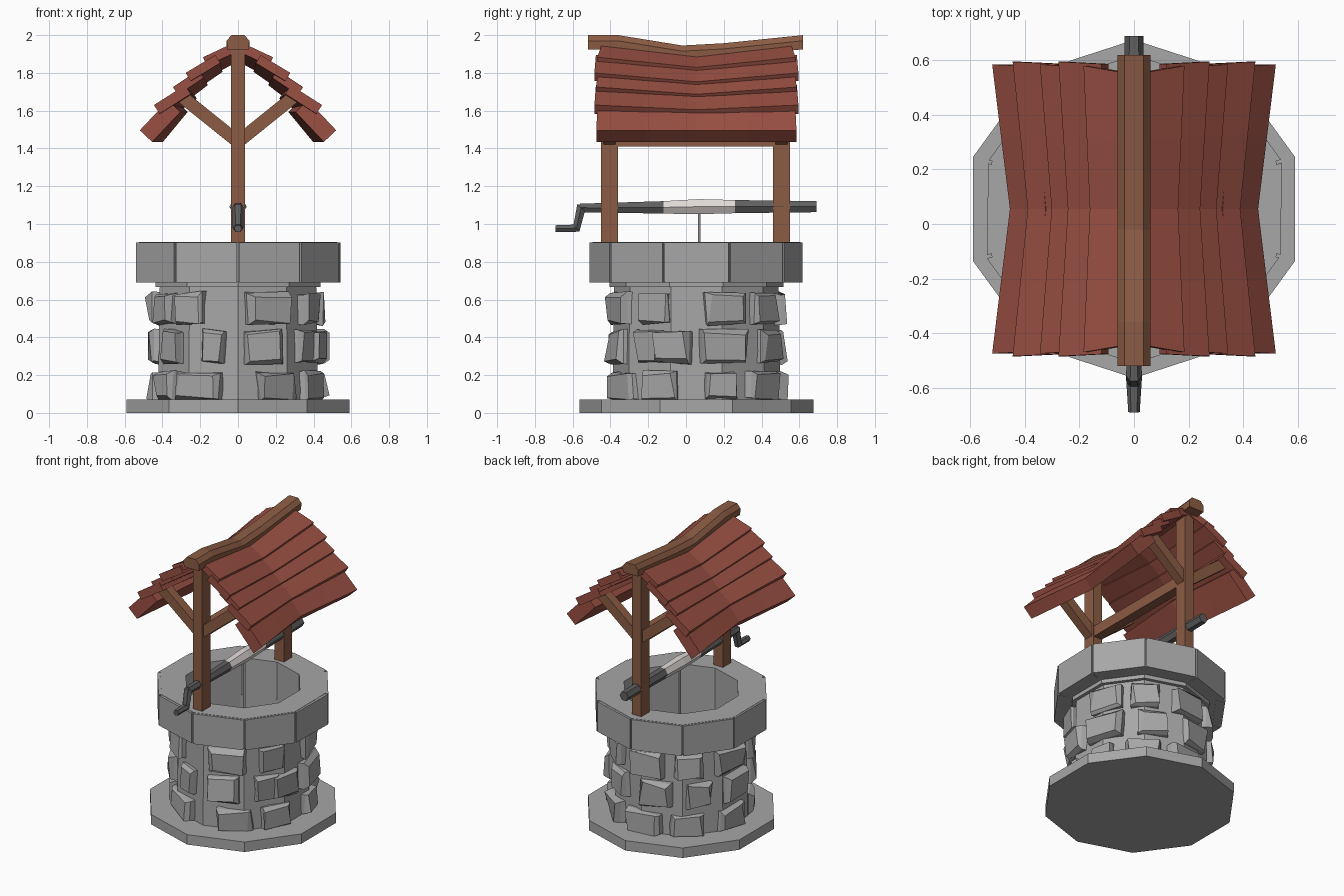
import bpy, bmesh, random
from math import sin, cos, radians, tau
from mathutils import Vector

random.seed(4)
cube = bpy.data.objects.get("Cube")
if cube:
    bpy.data.objects.remove(cube)

CY = 0.055      # centre of the well along y
SIDES = 10


def material(name, rgb):
    m = bpy.data.materials.new(name)
    m.use_nodes = True
    color = (*rgb, 1)
    m.diffuse_color = color
    m.node_tree.nodes["Principled BSDF"].inputs["Base Color"].default_value = color
    return m


STONE = material("grey stone", (0.385, 0.385, 0.385))
WOOD = material("brown wood", (0.26, 0.107, 0.058))
ROOF = material("red shingle", (0.31, 0.077, 0.054))
METAL = material("dark metal", (0.115, 0.115, 0.115))
ROPE = material("pale rope", (0.74, 0.69, 0.67))


def loft(name, rings, *mats, caps=True, loop=False):
    """Skin a list of equal-length rings of points."""
    bm = bmesh.new()
    vs = [[bm.verts.new(p) for p in ring] for ring in rings]
    pairs = list(zip(vs, vs[1:])) + ([(vs[-1], vs[0])] if loop else [])
    for a, b in pairs:
        for i in range(len(a)):
            j = (i + 1) % len(a)
            bm.faces.new((a[i], a[j], b[j], b[i]))
    if caps and not loop:
        bm.faces.new(vs[0])
        bm.faces.new(vs[-1])
    bmesh.ops.recalc_face_normals(bm, faces=bm.faces[:])
    mesh = bpy.data.meshes.new(name)
    bm.to_mesh(mesh)
    bm.free()
    for m in mats:
        mesh.materials.append(m)
    obj = bpy.data.objects.new(name, mesh)
    bpy.context.collection.objects.link(obj)
    return obj


def polar(r, angle, z):
    return Vector((r * cos(angle), CY + r * sin(angle), z))


def decagon(r, z):
    return [polar(r, tau * (i / SIDES + 0.25), z) for i in range(SIDES)]


def box(name, lo, hi, mat):
    rings = [[(lo[0], lo[1], z), (hi[0], lo[1], z), (hi[0], hi[1], z), (lo[0], hi[1], z)]
             for z in (lo[2], hi[2])]
    return loft(name, rings, mat)


def tube(name, path, radii, *mats, sides=6):
    """Tube through points lying in the x = 0 plane."""
    pts = [Vector(p) for p in path]
    rings = []
    for i, p in enumerate(pts):
        d = (pts[min(i + 1, len(pts) - 1)] - pts[max(i - 1, 0)]).normalized()
        u, v = Vector((1, 0, 0)), d.cross(Vector((1, 0, 0)))
        rings.append([p + radii[i] * (u * cos(tau * k / sides) + v * sin(tau * k / sides))
                      for k in range(sides)])
    return loft(name, rings, *mats)


def jit(s):
    return random.uniform(-s, s)


# Base slab, hollow shaft, collar and the solid ring of the rim
loft("base_slab", [decagon(0.62, 0), decagon(0.62, 0.07)], STONE)
loft("well_wall", [decagon(0.445, 0.06), decagon(0.435, 0.7),
                   decagon(0.38, 0.7), decagon(0.38, 0.06)], STONE, loop=True)
loft("rim_collar", [decagon(0.46, 0.667), decagon(0.46, 0.7),
                    decagon(0.38, 0.7), decagon(0.38, 0.667)], STONE, loop=True)
loft("rim_core", [decagon(0.55, 0.694), decagon(0.55, 0.904),
                  decagon(0.38, 0.904), decagon(0.38, 0.694)], STONE, loop=True)

# Outer rim blocks, slightly uneven, with a narrow joint at each corner
for i in range(SIDES):
    a0 = tau * (i / SIDES + 0.25)
    rings = []
    for a in (a0 + radians(0.6), a0 + radians(35.4)):
        r = 0.565 + jit(0.005)
        rings.append([polar(0.5, a, 0.69), polar(r, a, 0.69),
                      polar(r, a, 0.902), polar(0.5, a, 0.902)])
    loft(f"rim_block_{i + 1}", rings, STONE)

# Rough stones: bottom and top of each course, then angle and half width of each
courses = [
    (0.07, 0.215, ((-150, .07), (-119, .13), (-62, .11), (-26, .1), (17, .085),
                   (53, .11), (92, .12), (130, .1), (172, .11))),
    (0.265, 0.435, ((-142, .08), (-108, .065), (-72, .095), (-35, .08), (-18, .1),
                    (19, .13), (62, .09), (103, .11), (140, .08), (178, .12))),
    (0.47, 0.635, ((-152, .08), (-126, .085), (-68, .12), (-30, .08), (21, .11),
                   (55, .09), (95, .12), (132, .09), (170, .12))),
]
for row, (z0, z1, stones) in enumerate(courses):
    for k, (deg, half) in enumerate(stones):
        a = radians(deg)
        out, side = Vector((cos(a), sin(a), 0)), Vector((-sin(a), cos(a), 0))
        rings = []
        for r, scale in ((0.375, 1), (0.44, 1), (0.468, 0.86)):
            ring = []
            for sx, z in ((-1, z0), (1, z0), (1, z1), (-1, z1)):
                inset = (1 - scale) * 0.09 * (1 if z == z0 else -1)
                ring.append(Vector((0, CY, z + inset + jit(0.012)))
                            + out * (r + (jit(0.018) if scale < 1 else 0))
                            + side * (sx * half * scale + jit(0.014)))
            rings.append(ring)
        loft(f"wall_stone_{row + 1}_{k + 1}", rings, STONE)

# Posts with a pair of braces each
for label, y in (("front", -0.405), ("back", 0.505)):
    box(f"{label}_post", (-0.036, y - 0.045, 0.9), (0.036, y + 0.045, 1.93), WOOD)
    for side, s in (("left", 1), ("right", -1)):
        start, end = Vector((0, y, 1.435)), Vector((s * 0.307, y, 1.682))
        d = (end - start).normalized()
        n, w = d.cross(Vector((0, 1, 0))) * 0.034, Vector((0, 0.032, 0))
        loft(f"{label}_{side}_brace",
             [[p + n + w, p - n + w, p - n - w, p + n - w] for p in (start, end)], WOOD)

# Tie beam between the posts and the sagging ridge beam
box("tie_beam", (-0.033, -0.4, 1.41), (0.033, 0.5, 1.485), WOOD)
section = [(-0.058, 1.925), (-0.06, 1.97), (-0.035, 2), (0.035, 2), (0.06, 1.97), (0.058, 1.925)]
ridge = [(-0.52, 0), (-0.36, 0), (-0.02, -0.055), (0.2, -0.043), (0.62, 0)]
loft("ridge_beam", [[(x, y, z + dz) for x, z in section] for y, dz in ridge], WOOD)

# Overlapping shingle rows: lower edge, upper edge, thickness, half length, sag
rows = [
    ((0.52, 1.496), (0.37, 1.655), 0.09, 0.53, 0.0),
    ((0.445, 1.63), (0.28, 1.735), 0.055, 0.54, 0.025),
    ((0.345, 1.725), (0.21, 1.815), 0.05, 0.53, 0.038),
    ((0.277, 1.8), (0.12, 1.895), 0.05, 0.54, 0.047),
    ((0.185, 1.883), (0.01, 1.965), 0.05, 0.525, 0.054),
]
for side, s in (("left", 1), ("right", -1)):
    for k, (low, high, thick, half, drop) in enumerate(rows):
        lo, hi = Vector(low), Vector(high)
        d = (hi - lo).normalized()
        n = Vector((-d.y, -abs(d.x))) * thick      # points down and inward
        rings = []
        for t in (-1, -0.5, 0, 0.5, 1):
            sag = 1 - abs(t)
            ring = []
            for p, upper in ((lo, 0), (hi, 1), (hi + n, 1), (lo + n, 0)):
                length = half - upper * (0.03 if k == 4 else 0.008)
                ring.append((s * p.x * (1 - 0.125 * sag), CY + t * length, p.y - sag * drop))
            rings.append(ring)
        loft(f"{side}_shingle_row_{k + 1}", rings, ROOF)

# Axle with rope wound round the middle, crank and hanging rope
axle = tube("axle", [(0, -0.56, 1.085), (0, -0.12, 1.088), (0, 0.07, 1.092),
                     (0, 0.26, 1.092), (0, 0.69, 1.092)],
            [0.026, 0.038, 0.046, 0.04, 0.034], METAL, ROPE)
for f in axle.data.polygons:
    if -0.1 < f.center.y < 0.24:
        f.material_index = 1
tube("crank", [(0, -0.5, 1.087), (0, -0.555, 1.087), (0, -0.58, 0.978), (0, -0.69, 0.975)],
     [0.025, 0.03, 0.028, 0.021], METAL)
tube("hanging_rope", [(0, 0.07, 1.08), (0, 0.07, 0.08)], [0.008, 0.008], ROPE)
